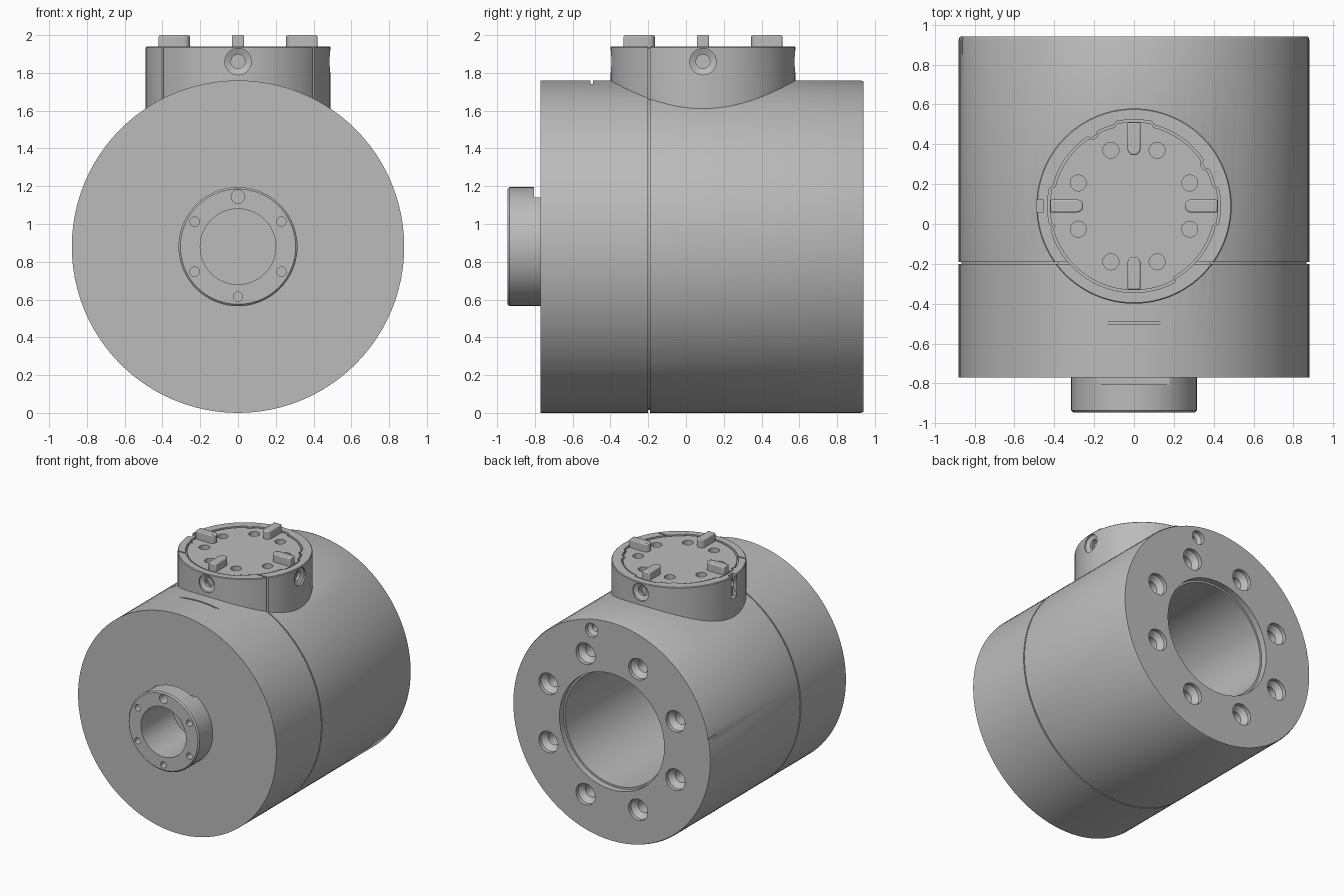
import bpy, bmesh
from math import pi, sin, cos, radians, degrees
from mathutils import Vector, Matrix

cube = bpy.data.objects.get("Cube")
if cube:
    bpy.data.objects.remove(cube, do_unlink=True)

grey = bpy.data.materials.new("plain grey")
grey.use_nodes = True
COLOUR = (0.5, 0.5, 0.5, 1)
grey.diffuse_color = COLOUR
grey.node_tree.nodes["Principled BSDF"].inputs["Base Color"].default_value = COLOUR

AXIS_Z = 0.88          # height of the main axis
NECK_Y = 0.09          # neck centre
R = 0.88               # housing radius
SEAM = -0.195          # joint between front and rear shells


def finish(bm, name):
    bmesh.ops.remove_doubles(bm, verts=bm.verts, dist=1e-5)
    bmesh.ops.recalc_face_normals(bm, faces=bm.faces)
    mesh = bpy.data.meshes.new(name)
    bm.to_mesh(mesh)
    bm.free()
    mesh.materials.append(grey)
    obj = bpy.data.objects.new(name, mesh)
    bpy.context.collection.objects.link(obj)
    return obj


def lathe(name, profile, places, segments=32):
    """Solid of revolution; profile is (radius, height), places are (origin, axis)."""
    bm = bmesh.new()
    for origin, axis in places:
        m = Matrix.Translation(origin) @ Vector(axis).to_track_quat('Z', 'Y').to_matrix().to_4x4()
        verts = [bm.verts.new((r, 0, h)) for r, h in profile]
        edges = [bm.edges.new(p) for p in zip(verts, verts[1:])]
        made = bmesh.ops.spin(bm, geom=verts + edges, cent=(0, 0, 0), axis=(0, 0, 1),
                              angle=2 * pi, steps=segments, use_duplicate=False)
        new = set(verts) | {v for f in bm.faces if not f.tag for v in f.verts}
        bmesh.ops.transform(bm, matrix=m, verts=list(new))
        for f in bm.faces:
            f.tag = True
    return finish(bm, name)


def rod(name, r, h0, h1, places, segments=32, bevel=0):
    top = [(r - bevel, h1), (0, h1)] if bevel else [(0, h1)]
    return lathe(name, [(0, h0), (r, h0), (r, h1 - bevel)] + top, places, segments)


def prism(name, outline, z0, z1):
    bm = bmesh.new()
    face = bm.faces.new([bm.verts.new((x, y, z0)) for x, y in outline])
    made = bmesh.ops.extrude_face_region(bm, geom=[face])["geom"]
    bmesh.ops.translate(bm, vec=(0, 0, z1 - z0),
                        verts=[g for g in made if isinstance(g, bmesh.types.BMVert)])
    return finish(bm, name)


def box(name, x, y, z):
    return prism(name, [(x[0], y[0]), (x[1], y[0]), (x[1], y[1]), (x[0], y[1])], *z)


def combine(obj, other, op='DIFFERENCE', keep=False):
    mod = obj.modifiers.new("cut", 'BOOLEAN')
    mod.object, mod.operation, mod.solver = other, op, 'EXACT'
    bpy.context.view_layer.objects.active = obj
    bpy.ops.object.modifier_apply(modifier=mod.name)
    if not keep:
        bpy.data.objects.remove(other, do_unlink=True)


def main_axis(y, direction=-1):
    return [((0, y, AXIS_Z), (0, direction, 0))]


NECK = [((0, NECK_Y, 0), (0, 0, 1))]

# Housing: horizontal drum with a vertical neck
housing = lathe("housing", [(0, -0.77), (R, -0.77), (R, 0.925), (R - 0.006, 0.94), (0, 0.94)],
                main_axis(0, 1), 96)
combine(housing, rod("neck", 0.49, 1.45, 1.94, NECK, 96, 0.005), 'UNION')

# Seam running round the drum and the neck
seam = box("seam", (-1, 1), (SEAM - 0.005, SEAM + 0.005), (-0.1, 2.1))
combine(seam, rod("core", R - 0.014, -1, 1, main_axis(0, 1), 96))
combine(seam, rod("neck_core", 0.476, 1, 1.93, NECK, 96))
combine(housing, seam)

# Rear bore with a stepped mouth
combine(housing, lathe("bore", [(0, 0.1), (0.465, 0.1), (0.465, -0.05), (0.45, -0.05),
                                (0.45, -1.14), (0, -1.14)], main_axis(0.94, 1), 96))

# Countersunk bolt holes round the rear face, and one pin hole
bolts = []
for i in range(8):
    a = radians(22.5 + 45 * i)
    bolts.append(((0.61 * cos(a), 0.94, AXIS_Z + 0.61 * sin(a)), (0, 1, 0)))
combine(housing, lathe("bolt_holes", [(0, 0.05), (0.085, 0.05), (0.085, -0.03), (0.05, -0.07),
                                      (0.05, -0.2), (0, -0.2)], bolts))
combine(housing, lathe("pin_hole", [(0, 0.05), (0.055, 0.05), (0.055, -0.03), (0.028, -0.05),
                                    (0.028, -0.1), (0, -0.1)],
                       [((0.18, 0.94, AXIS_Z + 0.766), (0, 1, 0))]))

# Radial screw sockets on the four sides of the neck
sides = [Vector((sin(a), cos(a), 0)) for a in (0, pi / 2, pi, 3 * pi / 2)]
combine(housing, lathe("sockets", [(0, 0.05), (0.07, 0.05), (0.07, -0.015), (0.037, -0.03),
                                   (0.037, -0.05), (0.025, -0.05), (0.025, -0.055), (0, -0.055)],
                       [(Vector((0, NECK_Y, 1.86)) + 0.49 * s, s) for s in sides]))
combine(housing, box("key_slot", (-0.6, -0.455), (NECK_Y - 0.03, NECK_Y + 0.03), (1.76, 2.1)))

# Small marks on the drum: rear slit and front cover edge
combine(housing, box("slit", (-1, -0.85), (0.85, 1), (1.045, 1.057)))
combine(housing, box("cover_edge", (-0.2, 0.2), (-0.505, -0.493), (1.742, 1.8)))

# Front hub with a flat at its root
hub = lathe("front_hub", [(0, -0.05), (0.315, -0.05), (0.315, 0.165), (0.305, 0.175), (0, 0.175)],
            main_axis(-0.77), 72)
combine(hub, box("flat", (-0.4, 0.4), (-0.805, -0.6), (1.14, 1.4)))
hub_bore = rod("hub_bore", 0.2, -0.4, 0.1, main_axis(-0.945), 64)
combine(housing, hub_bore, keep=True)
combine(hub, hub_bore)
for label, r, angles in (("dowel_hole", 0.036, [90]), ("hub_holes", 0.025, [30, 150, 210, 270, 330])):
    spots = [((0.265 * cos(radians(a)), -0.945, AXIS_Z + 0.265 * sin(radians(a))), (0, -1, 0))
             for a in angles]
    combine(hub, rod(label, r, -0.08, 0.05, spots, 24))


# Coupling plate with a keyed rim, sitting in a matching pocket
def keyed_outline(offset):
    points = []
    for i in range(180):
        d = i * 2
        near_axis = min(d % 90, 90 - d % 90) < 13
        r = 0.425 if near_axis or 195 < d < 300 else 0.41
        if d % 45 in (28, 30, 32) and d < 190:
            r = 0.395
        a = radians(d)
        points.append(((r + offset) * cos(a), NECK_Y + (r + offset) * sin(a)))
    return points


combine(housing, prism("pocket", keyed_outline(0.009), 1.9, 2.1))
plate = prism("coupling_plate", keyed_outline(-0.003), 1.88, 1.935)
holes = []
for i in range(8):
    a = radians(22.5 + 45 * i)
    holes.append(((0.303 * cos(a), NECK_Y + 0.303 * sin(a), 1.935), (0, 0, 1)))
plate_holes = rod("plate_holes", 0.04, -0.08, 0.1, holes, 32)
combine(housing, plate_holes, keep=True)
combine(plate, plate_holes)

# Four drive lugs with rounded inner ends
lugs = []
arc = [(0.288 - 0.033 * sin(t), 0.033 * cos(t)) for t in [pi * k / 12 for k in range(13)]]
for i, side in enumerate(("left", "back", "right", "front")):
    lug = prism(side + "_lug", arc + [(0.42, -0.033), (0.42, 0.033)], 1.9, 2.0)
    lug.data.transform(Matrix.Translation((0, NECK_Y, 0)) @ Matrix.Rotation(i * pi / 2, 4, 'Z'))
    bevel = lug.modifiers.new("soft edge", 'BEVEL')
    bevel.width, bevel.segments, bevel.angle_limit = 0.008, 2, radians(40)
    lugs.append(lug)

# Smooth shading with sharp edges kept
bpy.ops.object.select_all(action='DESELECT')
for obj in [housing, hub, plate] + lugs:
    obj.select_set(True)
bpy.context.view_layer.objects.active = housing
bpy.ops.object.shade_smooth_by_angle(angle=radians(30))
